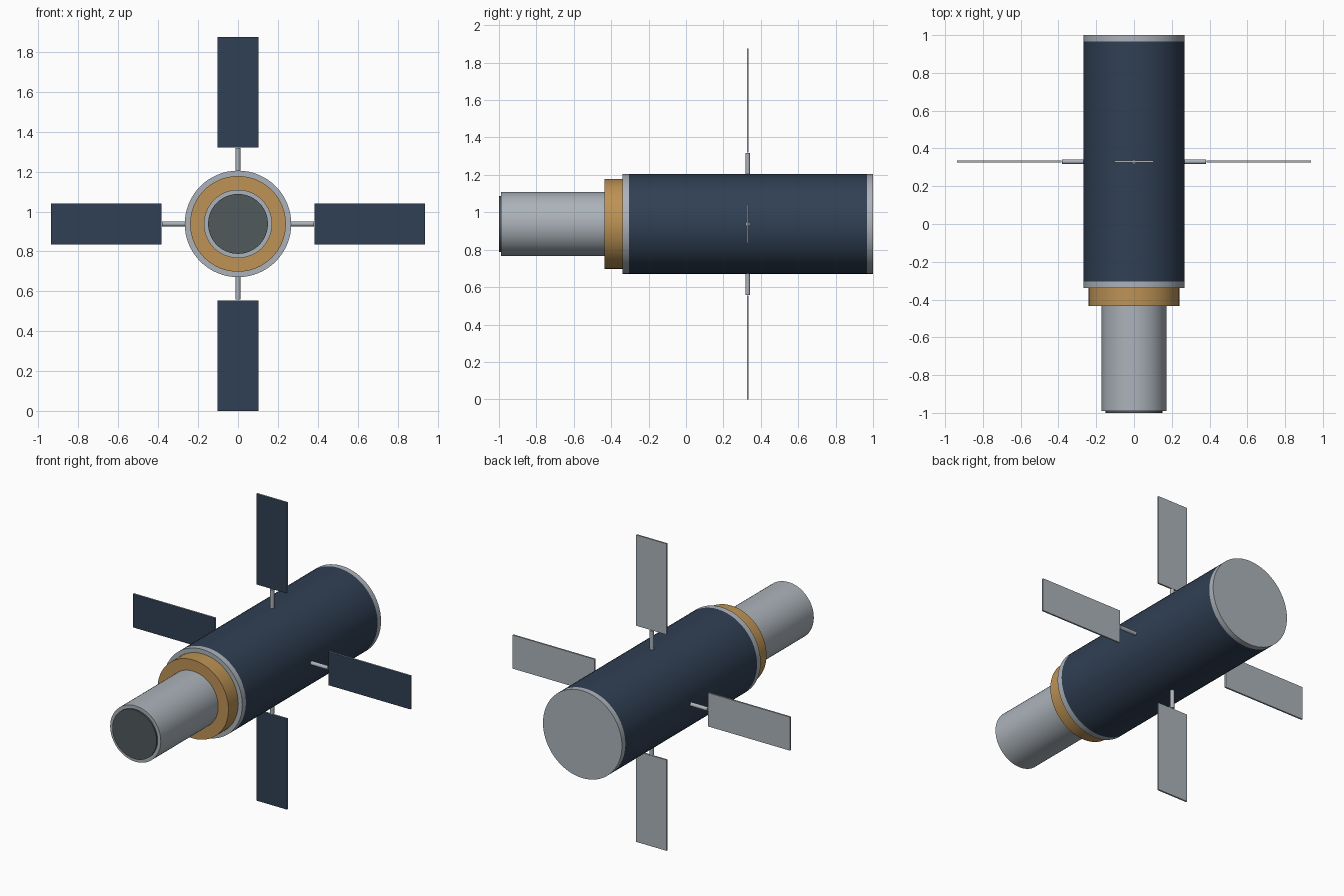
import bpy
import math
from mathutils import Matrix, Vector

if "Cube" in bpy.data.objects:
    bpy.data.objects.remove(bpy.data.objects["Cube"], do_unlink=True)

AXIS_Z = 0.938   # height of the long axis
WING_Y = 0.33    # station of the four panels


def material(name, rgb):
    mat = bpy.data.materials.new(name)
    mat.use_nodes = True
    mat.diffuse_color = (*rgb, 1)
    mat.node_tree.nodes["Principled BSDF"].inputs["Base Color"].default_value = (*rgb, 1)
    return mat


silver = material("silver grey", (0.41, 0.45, 0.49))
navy = material("navy blue", (0.030, 0.051, 0.089))
gold = material("gold", (0.51, 0.29, 0.09))
glass = material("dark glass", (0.08, 0.10, 0.105))


def drum(name, radius, y0, y1, mat):
    """Cylinder along y, from y0 to y1."""
    bpy.ops.mesh.primitive_cylinder_add(
        vertices=64, radius=radius, depth=y1 - y0,
        location=(0, (y0 + y1) / 2, AXIS_Z), rotation=(math.pi / 2, 0, 0))
    obj = bpy.context.object
    obj.name = name
    obj.data.materials.append(mat)
    bpy.ops.object.shade_smooth_by_angle(angle=math.radians(30))
    return obj


# Body, end rings, collar and telescope tube
drum("main_body", 0.267, -0.305, 0.967, navy)
drum("front_ring", 0.267, -0.34, -0.305, silver)
drum("rear_ring", 0.267, 0.967, 1.0, silver)
drum("collar", 0.24, -0.435, -0.34, gold)
drum("tube", 0.171, -0.99, -0.435, silver)
drum("lens", 0.15, -1.0, -0.99, glass)

# Four panels on rods, each turned about the long axis
centre = Vector((0, WING_Y, AXIS_Z))
for i, side in enumerate(("top", "left", "bottom", "right")):
    turn = Matrix.Translation(centre) @ Matrix.Rotation(i * math.pi / 2, 4, "Y")

    bpy.ops.mesh.primitive_cylinder_add(vertices=16, radius=0.012, depth=0.14)
    rod = bpy.context.object
    rod.name = side + "_rod"
    rod.data.materials.append(silver)
    bpy.ops.object.shade_smooth_by_angle(angle=math.radians(30))
    rod.matrix_world = turn @ Matrix.Translation((0, 0, 0.31))

    bpy.ops.mesh.primitive_cube_add(size=1)
    panel = bpy.context.object
    panel.name = side + "_panel"
    panel.data.transform(Matrix.Diagonal((0.205, 0.01, 0.555, 1)))
    panel.data.materials.append(silver)
    panel.data.materials.append(navy)
    for face in panel.data.polygons:      # solar cells on the front face only
        face.material_index = 1 if face.normal.y < -0.5 else 0
    panel.matrix_world = turn @ Matrix.Translation((0, 0, 0.6605))
